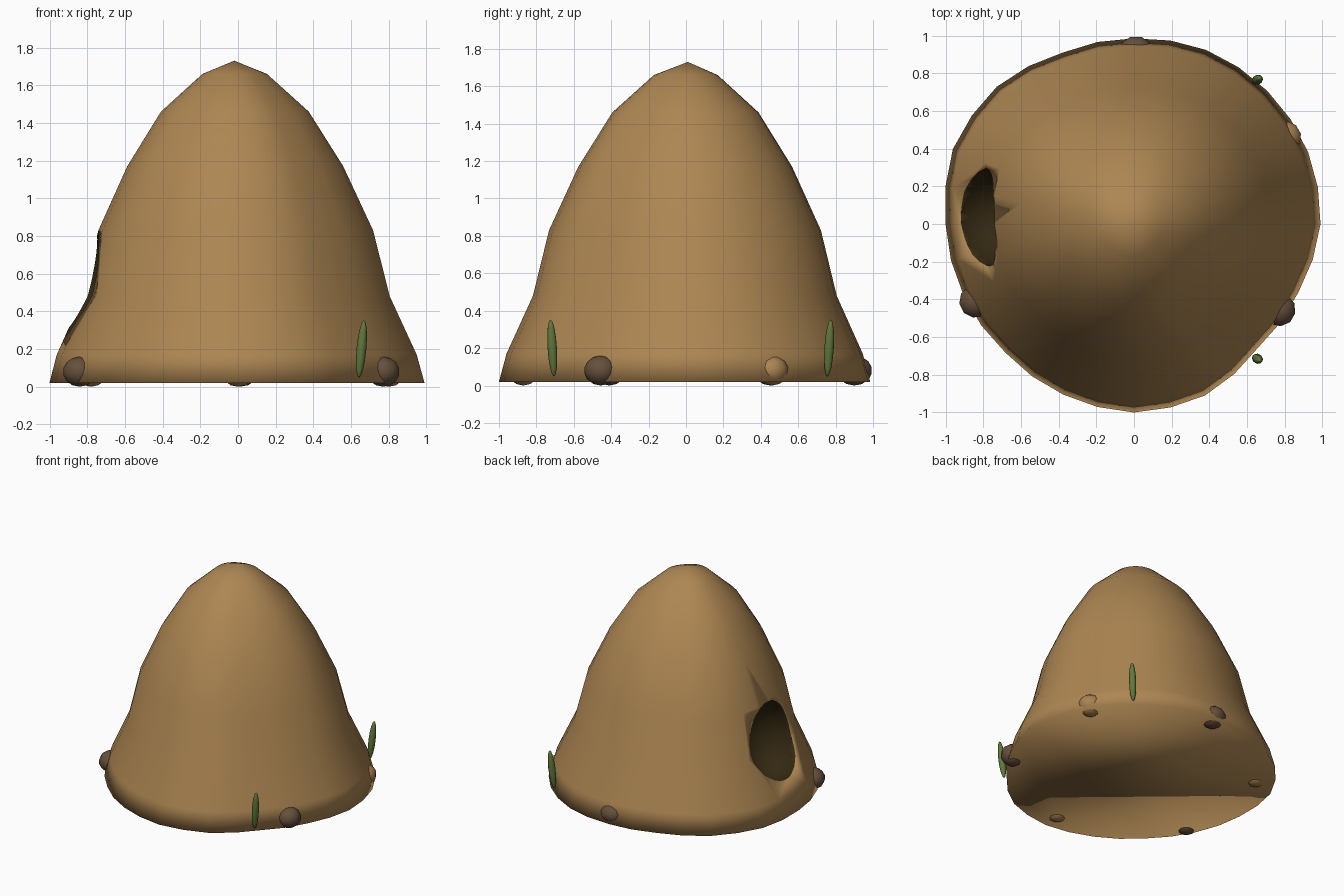
import bpy, bmesh, math
from mathutils import Vector

if "Cube" in bpy.data.objects:
    bpy.data.objects.remove(bpy.data.objects["Cube"])


def material(name, rgb):
    m = bpy.data.materials.new(name)
    m.diffuse_color = (*rgb, 1)
    m.use_nodes = True
    m.node_tree.nodes["Principled BSDF"].inputs["Base Color"].default_value = m.diffuse_color
    return m


EARTH = material("earth brown", (0.42, 0.24, 0.085))
DARK = material("burrow dark", (0.033, 0.021, 0.006))
STONE = material("stone brown", (0.13, 0.08, 0.045))
TAN = material("tan stone", (0.40, 0.23, 0.085))
GREEN = material("grass green", (0.12, 0.19, 0.045))


def finish(name, bm, mats):
    mesh = bpy.data.meshes.new(name)
    bmesh.ops.recalc_face_normals(bm, faces=bm.faces)
    for f in bm.faces:
        f.smooth = True
    bm.to_mesh(mesh)
    bm.free()
    for m in mats:
        mesh.materials.append(m)
    ob = bpy.data.objects.new(name, mesh)
    bpy.context.collection.objects.link(ob)
    return ob


def ellipsoid(name, loc, size, mats, seg=12, rings=8, index=0):
    bm = bmesh.new()
    bmesh.ops.create_uvsphere(bm, u_segments=seg, v_segments=rings, radius=1)
    bmesh.ops.scale(bm, vec=size, verts=bm.verts)
    for f in bm.faces:
        f.material_index = index
    ob = finish(name, bm, mats)
    ob.location = loc
    return ob


# Mound: lumpy lathe, outline radius given every 22.5 degrees
outline = [.99, 1.0, 1.0, 1.0, .985, .985, 1.03, 1.04,
           1.0, .98, .965, .98, 1.0, .985, .93, .945]
profile = [(.99, .02), (.95, .17), (.81, .48), (.725, .83),
           (.57, 1.17), (.39, 1.46), (.17, 1.66)]
N = 32
bm = bmesh.new()
rings = []
for r, z in profile:
    ring = []
    for i in range(N):
        a, b = outline[i // 2], outline[(i // 2 + 1) % 16]
        k = a if i % 2 == 0 else (a + b) / 2
        t = 2 * math.pi * i / N
        ring.append(bm.verts.new((r * k / .99 * math.cos(t) - .01 * z,
                                  r * k / .99 * math.sin(t), z)))
    rings.append(ring)
for lo, hi in zip(rings, rings[1:]):
    for i in range(N):
        j = (i + 1) % N
        bm.faces.new((lo[i], lo[j], hi[j], hi[i]))
apex = bm.verts.new((-.02, .01, 1.73))
for i in range(N):
    bm.faces.new((rings[-1][i], rings[-1][(i + 1) % N], apex))
bm.faces.new(rings[0][::-1])
mound = finish("mound", bm, [EARTH, DARK])

# Burrow opening cut into the left side, lined in dark
cutter = ellipsoid("burrow_cutter", (-.78, .035, .525), (.25, .26, .31),
                   [EARTH, DARK], 32, 16, 1)
cutter.hide_render = True
mod = mound.modifiers.new("burrow", "BOOLEAN")
mod.operation = "DIFFERENCE"
mod.solver = "EXACT"
mod.object = cutter
bpy.context.view_layer.objects.active = mound
bpy.ops.object.modifier_apply(modifier="burrow")
bpy.data.objects.remove(cutter, do_unlink=True)

# Stones around the foot, alternating dark and tan
stones = [(.80, .46, TAN, .09), (.01, .90, STONE, .10), (-.78, .45, TAN, .09),
          (-.84, -.41, STONE, .09), (0, -.87, TAN, .09), (.77, -.455, STONE, .09)]
for n, (x, y, mat, s) in enumerate(stones):
    ob = ellipsoid(f"stone_{n + 1}", (x, y, .08), (s, s, .08), [mat], 10, 7)
    ob.rotation_euler.z = math.atan2(y, x)

# Two grass blades leaning outward
for n, (x, y) in enumerate([(.655, -.715), (.655, .765)]):
    ob = ellipsoid(f"grass_blade_{n + 1}", (x, y, .20), (.026, .026, .153), [GREEN], 10, 8)
    lean = Vector((.09, math.copysign(.06, y), 1))
    ob.rotation_euler = lean.to_track_quat("Z", "Y").to_euler()
